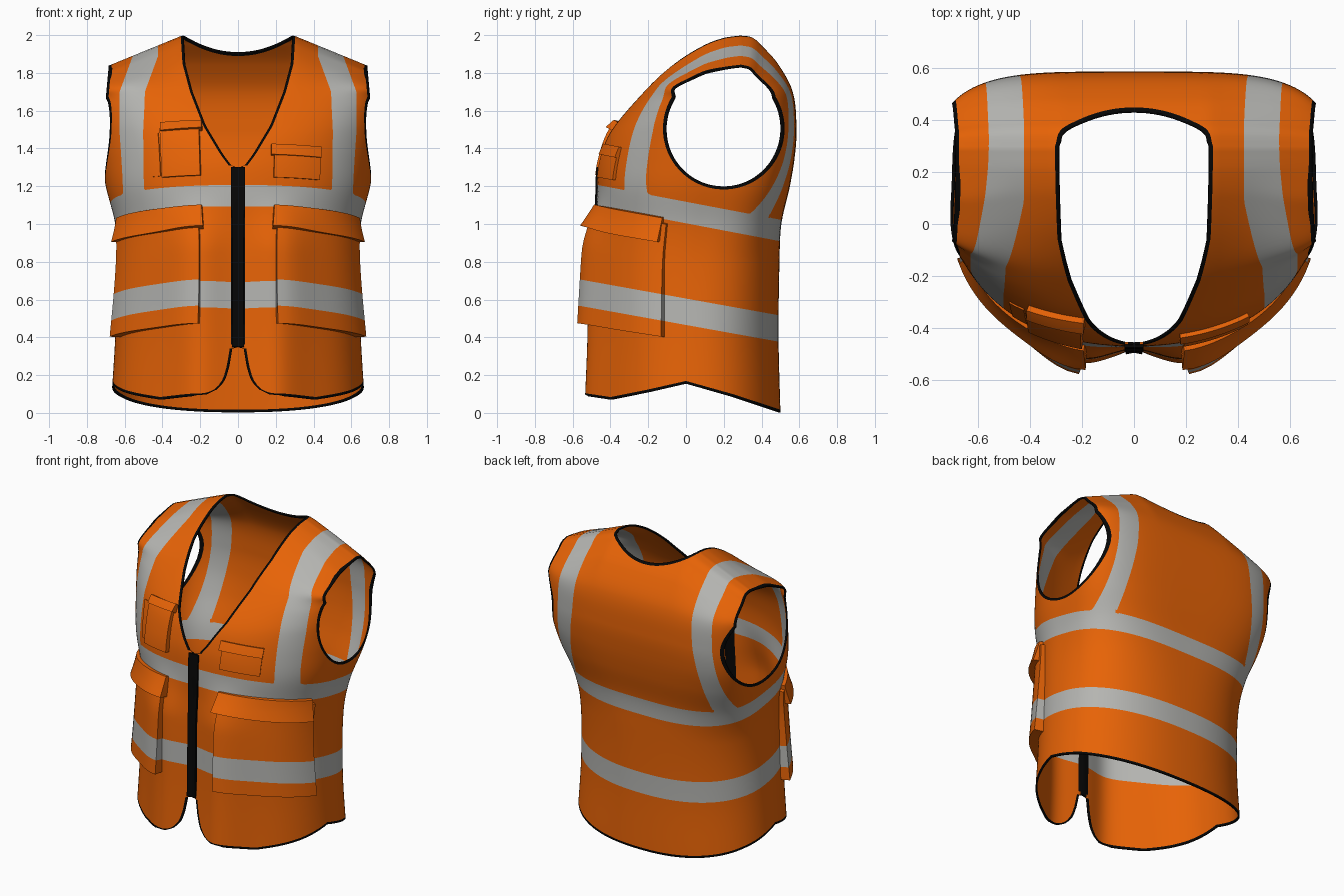
import bpy, bmesh, math
from mathutils import Vector

if "Cube" in bpy.data.objects:
    bpy.data.objects.remove(bpy.data.objects["Cube"])


def mat(name, rgb):
    m = bpy.data.materials.new(name)
    m.diffuse_color = (*rgb, 1)
    m.use_nodes = True
    m.node_tree.nodes["Principled BSDF"].inputs["Base Color"].default_value = m.diffuse_color
    return m


MATS = [mat("safety_orange", (0.80, 0.125, 0.002)),
        mat("reflective_grey", (0.46, 0.46, 0.44)),
        mat("black_trim", (0.002, 0.002, 0.002))]

# Torso sections: height, half width, front y, back y, middle y, front and back squareness
SECTIONS = [
    (0.0, .675, -.49, .50, .05, 2.15, 2.3), (0.4, .65, -.475, .49, .05, 2.15, 2.3),
    (0.8, .635, -.47, .495, .05, 2.2, 2.6), (1.0, .65, -.465, .505, .07, 2.2, 3.1),
    (1.2, .70, -.47, .55, .10, 2.2, 3.7), (1.35, .725, -.455, .575, .11, 2.1, 4.2),
    (1.5, .745, -.40, .585, .12, 2.1, 4.2), (1.7, .77, -.23, .565, .15, 2.5, 4.0),
    (1.85, .78, -.06, .485, .22, 3.8, 4.0), (1.95, .78, .10, .395, .27, 4.5, 4.0),
    (1.99, .78, .21, .345, .29, 4.0, 4.0), (2.0, .78, .29, .29, .29, 4.0, 4.0)]
# Half width of the neck and front opening by height (negative = zipped shut)
OPENING = [(0, .30), (.07, .28), (.1, .16), (.13, .1), (.18, .065), (.25, .045), (.34, .03),
           (.36, -.05), (1.28, -.05), (1.31, .035), (1.37, .08), (1.52, .17), (1.7, .24),
           (1.85, .28), (2.01, .29)]
HEM = [(-.6, .1), (-.5, .085), (-.4, .07), (-.2, .11), (0, .155), (.25, .085), (.5, .003)]
SIDE = [(1.3, .85), (1.45, .72), (1.83, .685)]
STRIPE_FRONT = [(1.1, .55), (1.5, .565), (1.7, .56), (1.89, .49)]
STRIPE_BACK = [(1.0, .57), (1.5, .51), (1.89, .49)]


def lerp(tab, v):
    if v <= tab[0][0]:
        return tab[0][1]
    for (a, p), (b, q) in zip(tab, tab[1:]):
        if v <= b:
            return p + (q - p) * (v - a) / (b - a)
    return tab[-1][1]


def step(a, b, v):
    k = min(1, max(0, (v - a) / (b - a)))
    return k * k * (3 - 2 * k)


def section(t):
    """Smooth interpolation of the torso sections."""
    t = min(2, max(0, t))
    S, n = SECTIONS, len(SECTIONS)
    i = max(k for k in range(n - 1) if S[k][0] <= t)
    h = S[i + 1][0] - S[i][0]
    k = (t - S[i][0]) / h
    out = []
    for c in range(1, 7):
        def slope(j):
            a, b = max(0, j - 1), min(n - 1, j + 1)
            return (S[b][c] - S[a][c]) / (S[b][0] - S[a][0])
        p, q = S[i][c], S[i + 1][c]
        out.append((2*k**3 - 3*k**2 + 1) * p + (k**3 - 2*k**2 + k) * h * slope(i)
                   + (3*k**2 - 2*k**3) * q + (k**3 - k**2) * h * slope(i + 1))
    return out


def torso(a, t, sec=None):
    """Point of the vest cloth at angle a (front is -90 degrees) and height t."""
    w, yf, yb, c, nf, nb = sec or section(t)
    ca, sa = math.cos(a), math.sin(a)
    n, d = (nf, c - yf) if sa < 0 else (nb, yb - c)
    r = (abs(ca) ** n + abs(sa) ** n) ** (-1 / n)
    x, y = w * r * ca, c + d * r * sa
    if sa < 0:  # the front panels swell beside the zip, the shoulder tips sit forward
        y += .07 * sa * math.exp(-((abs(x) - .22) / .15) ** 2) * (1 - step(.85, 1.2, t))
        y -= (.05 * step(.4, .7, abs(x)) * step(1.65, 1.88, t) * (1 - step(1.96, 2, t))
              * min(1, -4 * sa))
    return Vector((x, y, t - .41 * max(0, abs(x) - .29) * step(1.6, 2, t)))


def edge_dist(p):
    """Above zero on cloth, below zero in the neck, armholes and under the hem."""
    if p.y < .3:
        neck = abs(p.x) - lerp(OPENING, p.z)
    else:
        neck = 1.91 + .09 * (p.x / .29) ** 2 - p.z
    arm = min(math.hypot(p.y - .2, p.z - 1.505) - .308, lerp(SIDE, p.z) - abs(p.x))
    return min(neck, arm, p.z - lerp(HEM, p.y))


def trim_dist(p):
    d = edge_dist(p) - .014
    if p.y < 0 and .35 < p.z < 1.3:
        d = min(d, abs(p.x) - .036)
    return d


def low_band(p):
    return abs(p.z - .62 + .18 * (p.y + .47)) - .07


def tape_dist(p):
    """Below zero on the reflective tape."""
    mid = 1.15 - .19 * (p.y + .47)
    cx = lerp(STRIPE_FRONT if p.y < .3 else STRIPE_BACK, p.z)
    half = .056 + .011 * step(1.2, 1.7, p.z)
    brace = max(abs(abs(p.x) - cx) - half, mid - p.z)
    return min(low_band(p), abs(p.z - mid) - .057, brace)


def cut(bm, f):
    """Split faces along the line where f is zero."""
    val = {v: f(v.co) or 1e-6 for v in bm.verts}
    new = set()
    for e in list(bm.edges):
        a, b = e.verts
        if val[a] * val[b] < 0:
            new.add(bmesh.utils.edge_split(e, a, val[a] / (val[a] - val[b]))[1])
    for face in list(bm.faces):
        vs = [v for v in face.verts if v in new]
        if len(vs) == 2:
            bmesh.utils.face_split(face, vs[0], vs[1])


def finish(name, bm, angle=40):
    me = bpy.data.meshes.new(name)
    bm.to_mesh(me)
    bm.free()
    for m in MATS:
        me.materials.append(m)
    ob = bpy.data.objects.new(name, me)
    bpy.context.collection.objects.link(ob)
    bpy.ops.object.select_all(action='DESELECT')
    ob.select_set(True)
    bpy.context.view_layer.objects.active = ob
    bpy.ops.object.shade_smooth_by_angle(angle=math.radians(angle))
    return ob


# Vest cloth: one wrapped surface, cut open and coloured by rule
N, ROWS = 200, 120
bm = bmesh.new()
rings = []
for j in range(ROWS + 1):
    t = 2 * (1 - (1 - j / ROWS) ** 1.5)
    sec = section(t)
    rings.append([bm.verts.new(torso(2 * math.pi * i / N, t, sec)) for i in range(N)])
for lo, hi in zip(rings, rings[1:]):
    for i in range(N):
        k = (i + 1) % N
        bm.faces.new((lo[i], lo[k], hi[k], hi[i]))
bmesh.ops.remove_doubles(bm, verts=bm.verts[:], dist=1e-4)
cut(bm, edge_dist)
bmesh.ops.delete(bm, geom=[f for f in bm.faces if edge_dist(f.calc_center_median()) < 0],
                 context='FACES')
cut(bm, trim_dist)
cut(bm, tape_dist)
for f in bm.faces:
    c = f.calc_center_median()
    f.material_index = 2 if trim_dist(c) < 0 else 1 if tape_dist(c) < 0 else 0
vest = finish("vest_cloth", bm, 60)
sol = vest.modifiers.new("thickness", 'SOLIDIFY')
sol.thickness, sol.offset = .01, -1


def angle_at(x, t):
    lo, hi = -math.pi, 0
    for _ in range(30):
        m = (lo + hi) / 2
        lo, hi = (m, hi) if torso(m, t).x < x else (lo, m)
    return lo


def pad(name, x0, x1, z0, z1, low, top, slope=.18, color=0, band=False, mirror=False):
    """Raised patch following the cloth; low and top are its heights off the cloth."""
    nu, nv = 18, 18
    zm = (z0 + z1) / 2
    a0, a1 = angle_at(x0, zm), angle_at(x1, zm)
    bm = bmesh.new()
    grid = []
    for j in range(-1, nv + 2):
        row = []
        for i in range(-1, nu + 2):
            u, v = min(nu, max(0, i)) / nu, min(nv, max(0, j)) / nv
            a, z = a0 + (a1 - a0) * u, z0 + (z1 - z0) * v
            z -= slope * (torso(a, z).y + .47)
            p = torso(a, z)
            n = (torso(a + .01, z) - torso(a - .01, z)).cross(
                torso(a, z + .01) - torso(a, z - .01)).normalized()
            rim = i in (-1, nu + 1) or j in (-1, nv + 1)
            row.append(bm.verts.new(p + n * (-.004 if rim else low + (top - low) * v)))
        grid.append(row)
    for lo, hi in zip(grid, grid[1:]):
        for i in range(nu + 2):
            bm.faces.new((lo[i], lo[i + 1], hi[i + 1], hi[i]))
    bmesh.ops.remove_doubles(bm, verts=bm.verts[:], dist=1e-5)
    if band:
        cut(bm, low_band)
    for f in bm.faces:
        f.material_index = 1 if band and low_band(f.calc_center_median()) < 0 else color
    ob = finish(name, bm)
    if mirror:
        md = ob.modifiers.new("mirror", 'MIRROR')
        md.use_mirror_merge = False


# Zip
pad("zip", -.032, .032, .35, 1.3, .01, .01, slope=0, color=2)
# Large lower pockets with flaps, one on each side
pad("lower_pockets", .2, .612, .465, 1.07, .058, .025, band=True, mirror=True)
pad("lower_pocket_flaps", .185, .625, .97, 1.1, .068, .022, mirror=True)
# Chest pockets
pad("phone_pocket", -.4, -.2, 1.26, 1.53, .03, .022)
pad("phone_pocket_flap", -.405, -.19, 1.51, 1.56, .04, .025)
pad("radio_tab", -.47, -.415, 1.27, 1.51, .006, .006)
pad("chest_pocket", .19, .43, 1.25, 1.4, .018, .014)
pad("chest_pocket_flap", .175, .435, 1.37, 1.43, .026, .016)
